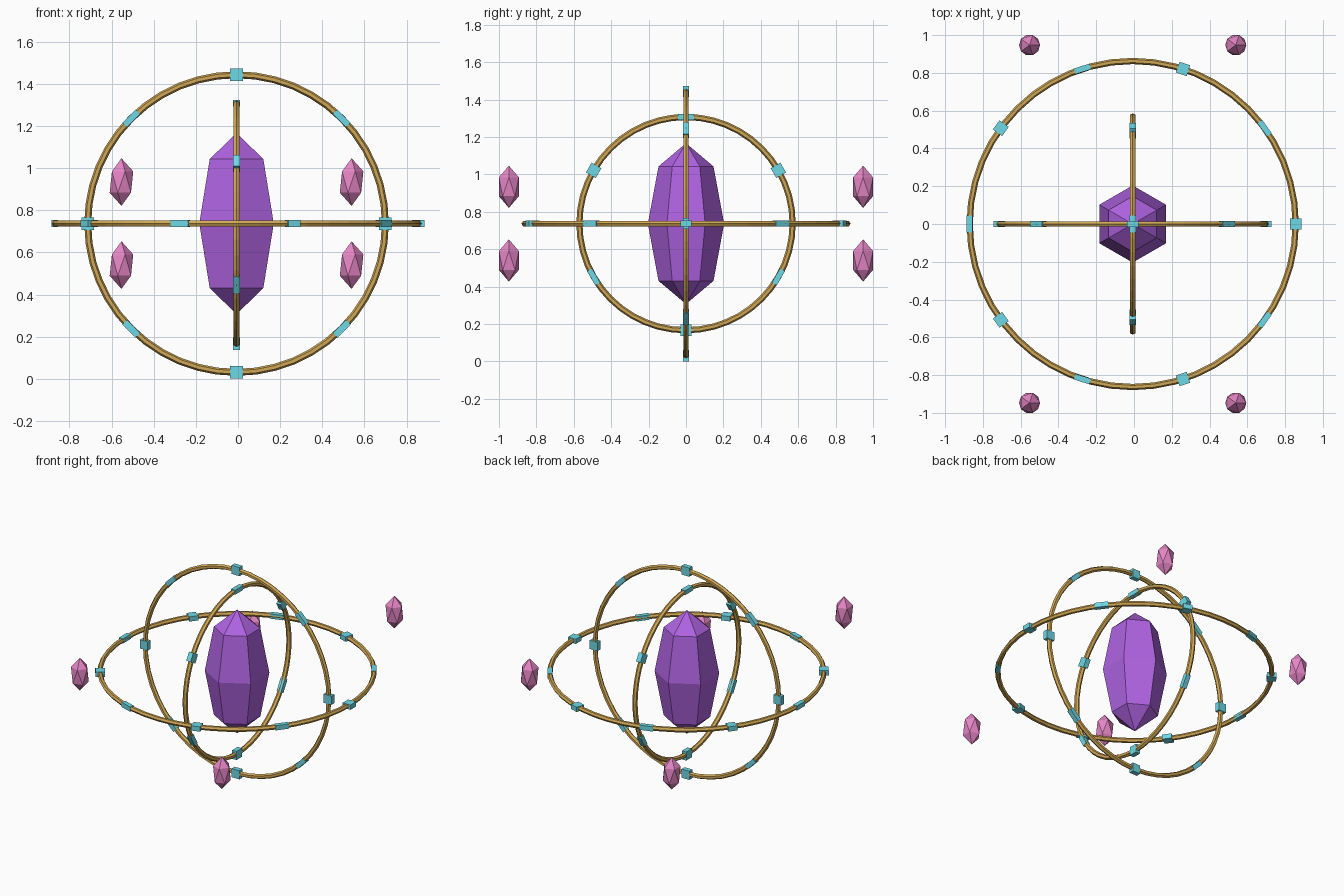
import bpy, math
from mathutils import Matrix, Vector

if "Cube" in bpy.data.objects:
    bpy.data.objects.remove(bpy.data.objects["Cube"])

CX, CZ = -0.007, 0.737          # shared centre of crystal and rings
CENTRE = Vector((CX, 0, CZ))


def material(name, rgb):
    m = bpy.data.materials.new(name)
    m.diffuse_color = (*rgb, 1)
    m.use_nodes = True
    m.node_tree.nodes["Principled BSDF"].inputs["Base Color"].default_value = m.diffuse_color
    return m


PURPLE = material("purple crystal", (0.43, 0.125, 0.76))
PINK = material("pink crystal", (0.83, 0.25, 0.59))
GOLD = material("antique gold", (0.64, 0.39, 0.09))
CYAN = material("pale cyan", (0.155, 0.69, 0.79))


def finish(name, mat):
    ob = bpy.context.object
    ob.name = name
    ob.data.materials.append(mat)
    return ob


# central hexagonal crystal: stacked rings of six points closed by two tips
levels = [(-0.306, 0.147), (0, 0.204), (0.306, 0.147)]
verts = [(r * math.sin(k * math.pi / 3), r * math.cos(k * math.pi / 3), z)
         for z, r in levels for k in range(6)]
verts += [(0, 0, -0.43), (0, 0, 0.43)]
faces = []
for k in range(6):
    n = (k + 1) % 6
    faces += [(k, n, 18), (n + 12, k + 12, 19)]
    faces += [(n + b, k + b, k + b + 6, n + b + 6) for b in (0, 6)]
mesh = bpy.data.meshes.new("main_crystal")
mesh.from_pydata(verts, [], faces)
mesh.materials.append(PURPLE)
crystal = bpy.data.objects.new("main_crystal", mesh)
crystal.location = CENTRE
bpy.context.collection.objects.link(crystal)


def ring(name, radius, count, u, v):
    """Gold ring in the u-v plane with alternating square and long studs."""
    u, v = Vector(u), Vector(v)
    w = u.cross(v)
    frame = Matrix((u, v, w)).transposed().to_4x4()
    bpy.ops.mesh.primitive_torus_add(major_radius=radius, minor_radius=0.0165,
                                     major_segments=48, minor_segments=6)
    finish(name, GOLD).matrix_world = Matrix.Translation(CENTRE) @ frame
    for i in range(count):
        size = (0.06, 0.06, 0.033) if i % 2 == 0 else (0.031, 0.088, 0.033)
        bpy.ops.mesh.primitive_cube_add(size=1)
        stud = finish(f"{name}_stud_{i + 1}", CYAN)
        stud.matrix_world = (Matrix.Translation(CENTRE) @ frame
                             @ Matrix.Rotation(2 * math.pi * i / count, 4, 'Z')
                             @ Matrix.Translation((radius, 0, 0))
                             @ Matrix.Diagonal((*size, 1)))


# three nested rings at right angles
ring("level_ring", 0.863, 10, (1, 0, 0), (0, 1, 0))
ring("upright_ring", 0.706, 8, (1, 0, 0), (0, 0, 1))
ring("inner_ring", 0.57, 6, (0, 0, -1), (0, 1, 0))

# four floating shards, alternately high and low
for sx in (-1, 1):
    for sy in (-1, 1):
        bpy.ops.mesh.primitive_ico_sphere_add(
            subdivisions=1, radius=1, scale=(0.0625, 0.0625, 0.113),
            location=(CX + sx * 0.546, sy * 0.947, CZ + sx * sy * 0.197))
        finish(f"shard_{'right' if sx > 0 else 'left'}_{'back' if sy > 0 else 'front'}", PINK)
